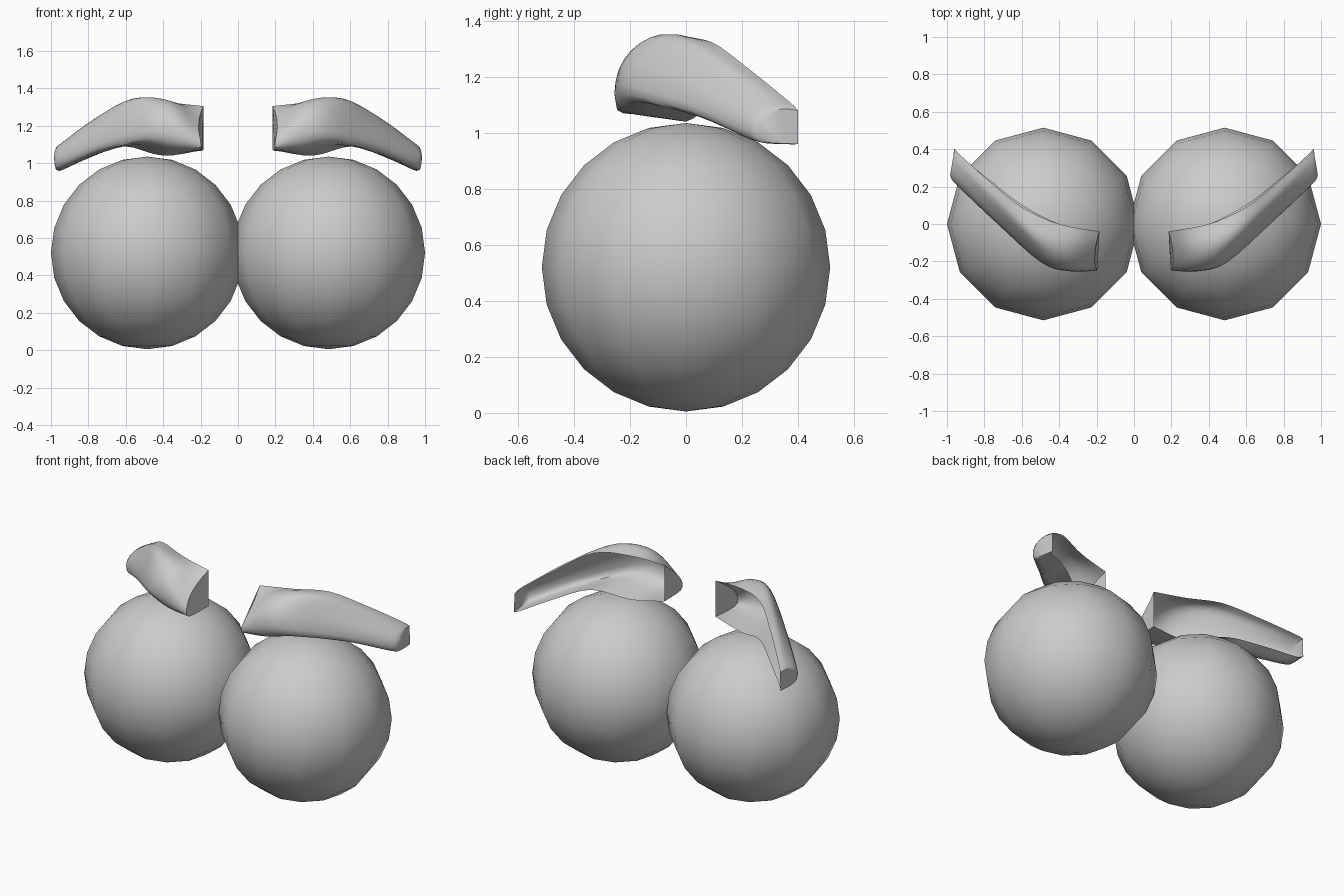
import bpy, bmesh
from mathutils import Vector

if "Cube" in bpy.data.objects:
    bpy.data.objects.remove(bpy.data.objects["Cube"])

# Brow cross-sections, inner end to outer tip (right side).
# Each runs: back top, top, front top, front, front bottom, back bottom.
SECTIONS = [
    [(.185, -.04, 1.305), (.205, -.12, 1.25), (.21, -.20, 1.185), (.20, -.245, 1.12), (.195, -.225, 1.07), (.185, -.04, 1.07)],
    [(.40, .00, 1.325), (.37, -.11, 1.335), (.35, -.20, 1.285), (.34, -.25, 1.19), (.35, -.22, 1.085), (.40, .00, 1.04)],
    [(.60, .09, 1.325), (.55, -.05, 1.345), (.50, -.155, 1.29), (.49, -.205, 1.20), (.52, -.165, 1.11), (.61, .11, 1.09)],
    [(.78, .235, 1.22), (.75, .13, 1.245), (.72, .03, 1.20), (.73, .005, 1.13), (.75, .04, 1.06), (.79, .25, 1.03)],
    [(.93, .37, 1.11), (.935, .31, 1.115), (.94, .235, 1.09), (.95, .21, 1.03), (.945, .235, .975), (.935, .365, .965)],
    [(.96, .40, 1.08), (.97, .34, 1.085), (.98, .28, 1.06), (.983, .26, 1.02), (.975, .28, .97), (.962, .40, .96)],
]


def smooth_path(pts, steps):
    """Catmull-Rom resampling through the points."""
    p = [2 * pts[0] - pts[1]] + list(pts) + [2 * pts[-1] - pts[-2]]
    out = []
    for i in range(1, len(p) - 2):
        a, b, c, d = p[i - 1:i + 3]
        for k in range(steps):
            t = k / steps
            out.append(0.5 * (2 * b + (c - a) * t + (2 * a - 5 * b + 4 * c - d) * t * t
                              + (3 * b - a - 3 * c + d) * t ** 3))
    return out + [pts[-1].copy()]


def finish(obj, angle):
    bpy.ops.object.select_all(action='DESELECT')
    obj.select_set(True)
    bpy.context.view_layer.objects.active = obj
    bpy.ops.object.shade_smooth_by_angle(angle=angle)


def make_brow(name, side):
    # smooth across each section, then along the brow
    rows = [smooth_path([Vector(q) for q in s], 3) for s in SECTIONS]
    cols = [smooth_path(list(c), 4) for c in zip(*rows)]
    bm = bmesh.new()
    v = [[bm.verts.new((p.x * side, p.y, p.z)) for p in col] for col in cols]
    n, m = len(v), len(v[0])
    for j in range(n - 1):
        for i in range(m - 1):
            bm.faces.new((v[j][i], v[j + 1][i], v[j + 1][i + 1], v[j][i + 1]))
    # end caps; the back stays open
    bm.faces.new([v[j][0] for j in reversed(range(n))])
    bm.faces.new([v[j][-1] for j in range(n)])
    if side < 0:
        bmesh.ops.reverse_faces(bm, faces=bm.faces[:])
    mesh = bpy.data.meshes.new(name)
    bm.to_mesh(mesh)
    bm.free()
    obj = bpy.data.objects.new(name, mesh)
    bpy.context.collection.objects.link(obj)
    finish(obj, 0.8)


for label, side in (("right", 1), ("left", -1)):
    # eyeball
    bpy.ops.mesh.primitive_uv_sphere_add(segments=12, ring_count=12, radius=0.515,
                                         location=(0.485 * side, 0, 0.52))
    eye = bpy.context.object
    eye.name = label + "_eyeball"
    finish(eye, 0.8)
    # eyebrow
    make_brow(label + "_eyebrow", side)
